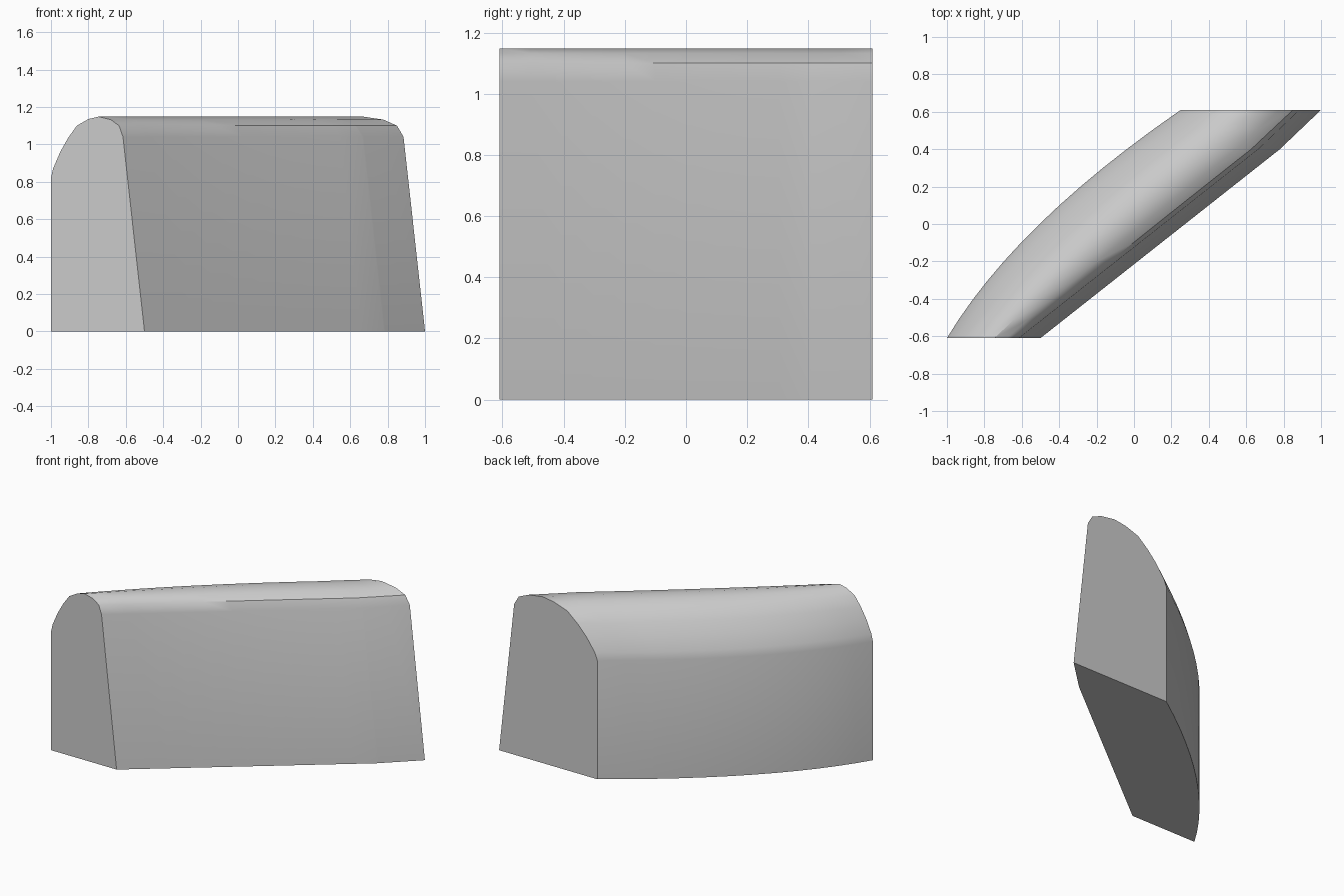
import bpy
import bmesh
import math

if "Cube" in bpy.data.objects:
    bpy.data.objects.remove(bpy.data.objects["Cube"], do_unlink=True)

HALF = 0.61    # half depth
LEAN = 0.115   # inward lean of the straight side at shoulder height
KINK = 0.40    # depth at which the straight side bends

# Rounded top: fraction across the section, height
CROWN = [(0, 0.82), (0.03, 0.87), (0.13, 0.96), (0.24, 1.035), (0.36, 1.1),
         (0.52, 1.135), (0.66, 1.148), (0.83, 1.132), (0.945, 1.1), (1, 1.04)]


def bowed_edge(y):
    return -0.375 + 1.025 * y - 0.13 * (1 - (y / HALF) ** 2)


def straight_edge(y):
    if y < KINK:
        return -0.5 + 1.28 * (y + HALF) / (KINK + HALF)
    return 0.78 + 0.22 * (y - KINK) / (HALF - KINK)


def section(y):
    left, right = bowed_edge(y), straight_edge(y)
    top_width = right - LEAN - left
    return [(left, y, 0)] + [(left + u * top_width, y, z) for u, z in CROWN] + [(right, y, 0)]


# Solid lofted through sections from front to back
steps = 12
stations = sorted([-HALF + 2 * HALF * i / steps for i in range(steps + 1)] + [KINK])
bm = bmesh.new()
rings = [[bm.verts.new(p) for p in section(y)] for y in stations]
for a, b in zip(rings, rings[1:]):
    for i in range(len(a)):
        j = (i + 1) % len(a)
        bm.faces.new((a[i], a[j], b[j], b[i]))
bm.faces.new(rings[0])
bm.faces.new(rings[-1])
bmesh.ops.recalc_face_normals(bm, faces=bm.faces)
mesh = bpy.data.meshes.new("curved_block")
bm.to_mesh(mesh)
bm.free()

block = bpy.data.objects.new("curved_block", mesh)
bpy.context.collection.objects.link(block)

# Plain grey
grey = bpy.data.materials.new("grey")
grey.use_nodes = True
colour = (0.6, 0.6, 0.6, 1)
grey.diffuse_color = colour
grey.node_tree.nodes["Principled BSDF"].inputs["Base Color"].default_value = colour
mesh.materials.append(grey)

# Smooth the curves, keep the ends and base crisp
bpy.ops.object.select_all(action="DESELECT")
block.select_set(True)
bpy.context.view_layer.objects.active = block
bpy.ops.object.shade_smooth_by_angle(angle=math.radians(35))
